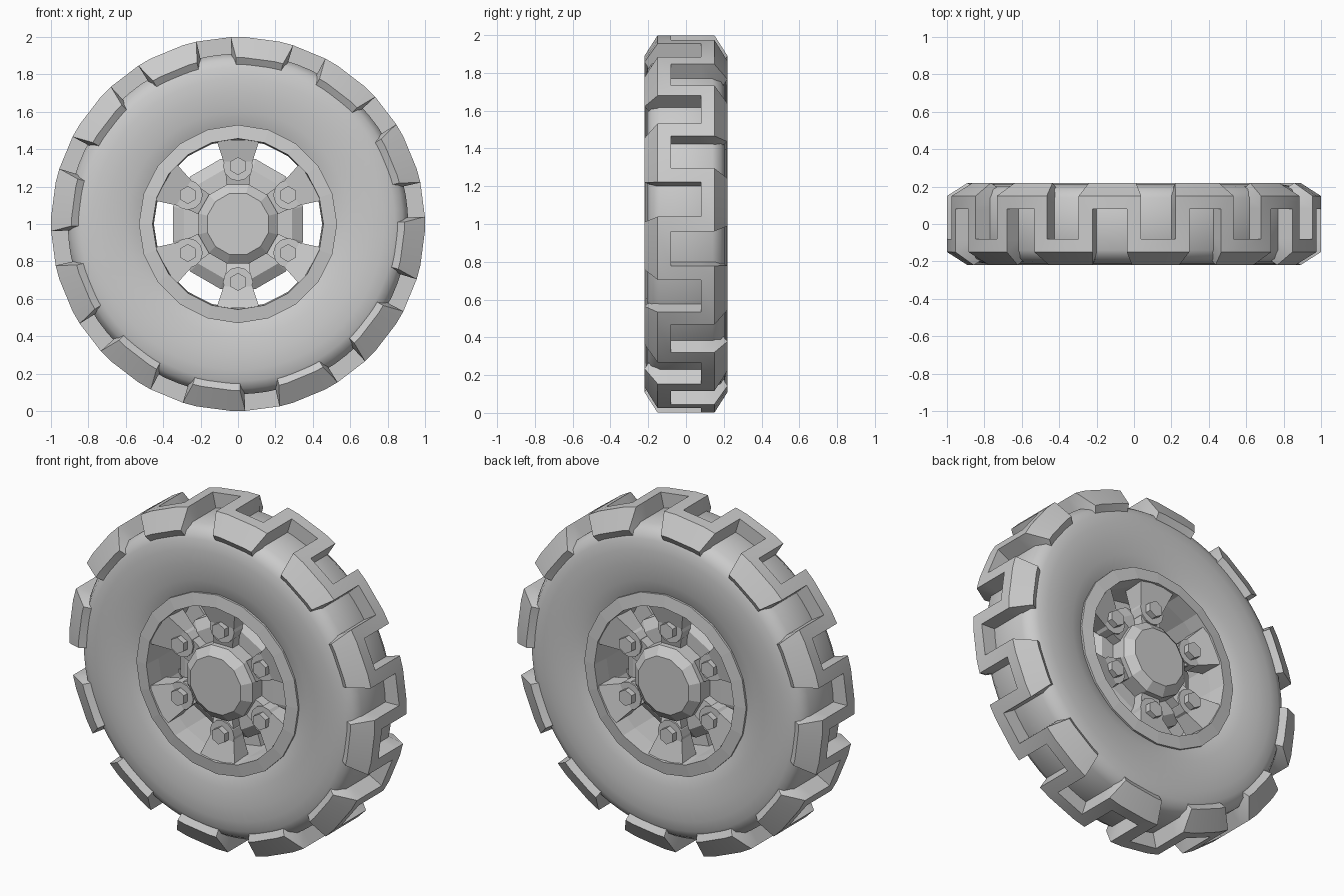
import bpy, bmesh
from math import sin, cos, radians, pi

if "Cube" in bpy.data.objects:
    bpy.data.objects.remove(bpy.data.objects["Cube"])

grey = bpy.data.materials.new("plain_grey")
grey.use_nodes = True
grey.diffuse_color = (0.6, 0.6, 0.6, 1)
grey.node_tree.nodes["Principled BSDF"].inputs["Base Color"].default_value = (0.6, 0.6, 0.6, 1)


def polar(a, r, y):
    """Point at angle a clockwise from the top, radius r from the axle."""
    return (r * sin(a), y, 1 + r * cos(a))


def finish(name, bm, smooth=None):
    bmesh.ops.recalc_face_normals(bm, faces=bm.faces)
    mesh = bpy.data.meshes.new(name)
    bm.to_mesh(mesh)
    bm.free()
    obj = bpy.data.objects.new(name, mesh)
    bpy.context.collection.objects.link(obj)
    mesh.materials.append(grey)
    if smooth:
        bpy.ops.object.select_all(action='DESELECT')
        obj.select_set(True)
        bpy.context.view_layer.objects.active = obj
        bpy.ops.object.shade_smooth_by_angle(angle=radians(smooth))
    return obj


def lathe(name, half, sides, offset=0, closed=False, smooth=None):
    """Revolve a (radius, depth) half profile, mirrored front to back."""
    profile = [(r, -y) for r, y in half] + [(r, y) for r, y in reversed(half)]
    bm = bmesh.new()
    rings = [[bm.verts.new(polar((i + offset) * 2 * pi / sides, r, y)) for r, y in profile]
             for i in range(sides)]
    n = len(profile)
    for i in range(sides):
        a, b = rings[i], rings[(i + 1) % sides]
        for j in range(n if closed else n - 1):
            k = (j + 1) % n
            bm.faces.new((a[j], a[k], b[k], b[j]))
    if not closed:
        for j in (0, -1):
            bm.faces.new([ring[j] for ring in rings])
    return finish(name, bm, smooth)


# Tyre body with bulging sidewalls
lathe("tyre_body", [(0.50, 0.17), (0.53, 0.185), (0.60, 0.203), (0.70, 0.214), (0.78, 0.213),
                    (0.84, 0.203), (0.88, 0.185), (0.91, 0.14)], 72, closed=True, smooth=50)

# Tread: a winding band left between grooves cut alternately from each side
GROOVE, FLARE = radians(5.3), radians(1.5)
ROWS = [-0.22, -0.15, -0.08, 0.08, 0.15, 0.22]
OUTER = [0.89, 1, 1, 1, 1, 0.89]
INNER = [0.85, 0.90, 0.90, 0.90, 0.90, 0.85]
DEPTH = [-0.195, -0.15, -0.08, 0.08, 0.15, 0.195]
lines = []
for g in range(24):
    mid = radians(7.5 + 15 * g)
    lines += [(mid - GROOVE, g, -1), (mid + GROOVE, g, 1)]


def solid(i, j):
    i %= 48
    if j < 0 or j > 4:
        return False
    if i % 2:
        return True
    back = (i // 2) % 2 == 0
    return j < 2 - 0 if back else j > 2


bm = bmesh.new()
top, low = [], []
for a, g, side in lines:
    def bend(j):
        edge = 5 if g % 2 == 0 else 0
        return a + (side * FLARE if j == edge else 0)
    top.append([bm.verts.new(polar(bend(j), OUTER[j], ROWS[j])) for j in range(6)])
    low.append([bm.verts.new(polar(bend(j), INNER[j], DEPTH[j])) for j in range(6)])
for i in range(48):
    n = (i + 1) % 48
    for j in range(5):
        if not solid(i, j):
            continue
        for layer in (top, low):
            bm.faces.new((layer[i][j], layer[n][j], layer[n][j + 1], layer[i][j + 1]))
        for di, dj, p, q in ((-1, 0, (i, j), (i, j + 1)), (1, 0, (n, j), (n, j + 1)),
                             (0, -1, (i, j), (n, j)), (0, 1, (i, j + 1), (n, j + 1))):
            if not solid(i + di, j + dj):
                bm.faces.new((top[p[0]][p[1]], top[q[0]][q[1]], low[q[0]][q[1]], low[p[0]][p[1]]))
finish("tyre_tread", bm, 30)

# Wheel rim, hub and drum
lathe("rim", [(0.45, 0.10), (0.457, 0.205), (0.53, 0.195), (0.53, 0.15)], 20, closed=True)
lathe("hub", [(0.17, 0.21), (0.22, 0.17)], 12, 0.5)
lathe("drum", [(0.30, 0.08), (0.36, 0.04)], 12, 0.5)


def prism(bm, a, flip, outline, front, back):
    """Extrude an (across, radius) outline; front gives the depth for a radius."""
    def place(t, r, y):
        x, z = r * sin(a) + t * cos(a), 1 + r * cos(a) - t * sin(a)
        return (x * flip, y * flip, z)
    f = [bm.verts.new(place(t, r, front(r))) for t, r in outline]
    b = [bm.verts.new(place(t, r, back)) for t, r in outline]
    bm.faces.new(f)
    bm.faces.new(b)
    for i in range(len(f)):
        k = (i + 1) % len(f)
        bm.faces.new((f[i], f[k], b[k], b[i]))


# Six sloping spokes, round bolt seats and hexagonal bolts on each side
spoke = [(-0.115, 0.45), (0.115, 0.45), (0.07, 0.31), (0.06, 0.2), (-0.06, 0.2), (-0.07, 0.31)]
seat = [(0.08 * cos(pi / 6 * k), 0.31 + 0.08 * sin(pi / 6 * k)) for k in range(12)]
hexagon = [(0.048 * sin(pi / 3 * k), 0.31 + 0.048 * cos(pi / 3 * k)) for k in range(6)]
parts = {"spokes": (spoke, lambda r: -0.14 - max(0, r - 0.31) * 0.4, -0.06),
         "bolt_seats": (seat, lambda r: -0.15, -0.07),
         "bolts": (hexagon, lambda r: -0.185, -0.14)}
for name, (outline, front, back) in parts.items():
    bm = bmesh.new()
    for flip in (1, -1):
        for k in range(6):
            prism(bm, k * pi / 3, flip, outline, front, back)
    finish(name, bm)
